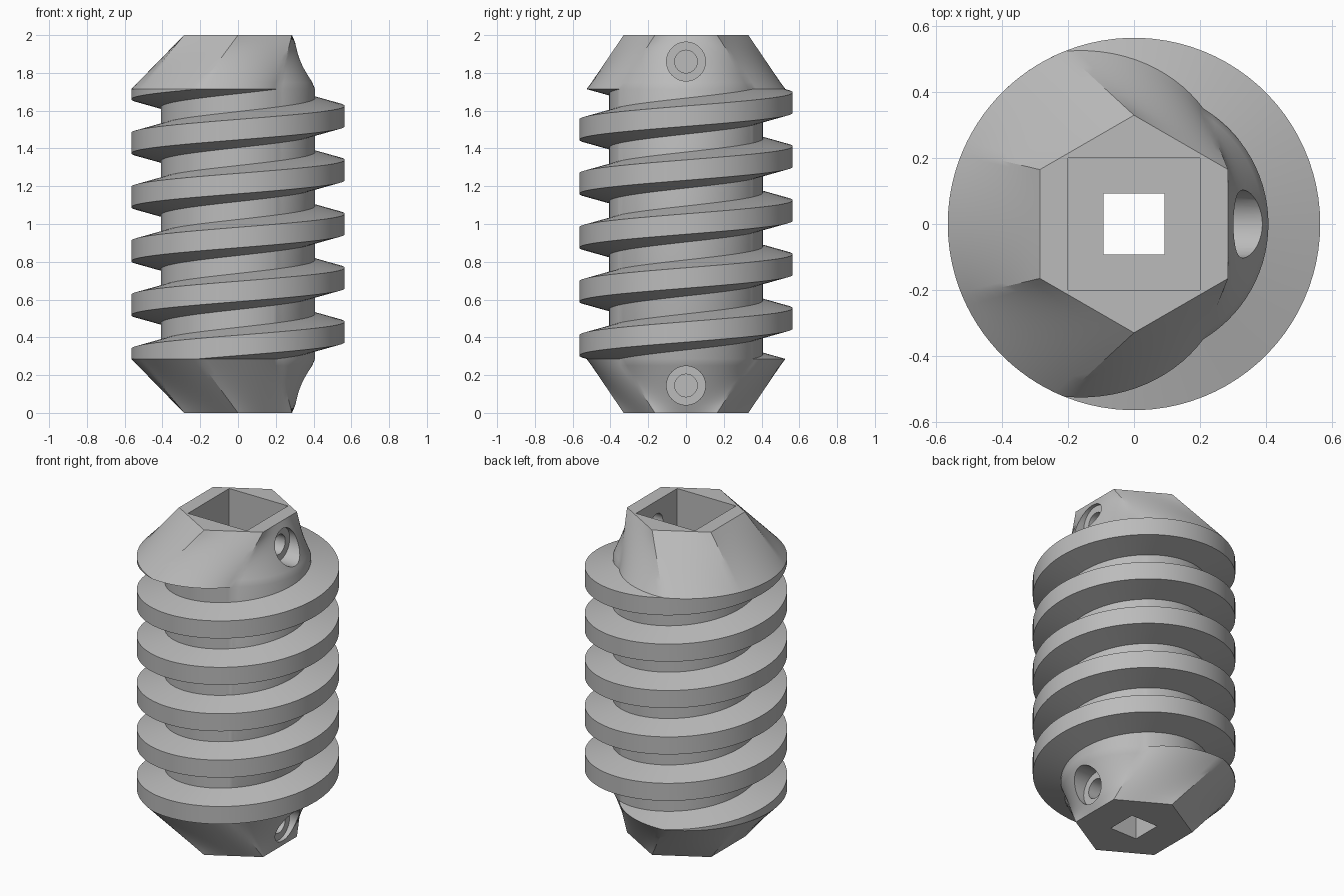
import bpy, bmesh, math
from mathutils import Matrix, Vector

cube = bpy.data.objects.get("Cube")
if cube:
    bpy.data.objects.remove(cube, do_unlink=True)

CORE, OUTER = 0.408, 0.565          # core and thread radii
LOW, HIGH = 0.286, 1.714            # threaded span
TURNS = 5
PITCH = (HIGH - LOW) / TURNS
TIP, ROOT = 0.054, 0.096            # half heights of the thread
HEX = 0.2858                        # hexagon apothem
TIP_A, ROOT_A = (180 - 360 * h / PITCH for h in (TIP, ROOT))

grey = bpy.data.materials.new("plain grey")
grey.use_nodes = True
grey.diffuse_color = (0.5, 0.5, 0.5, 1)
grey.node_tree.nodes["Principled BSDF"].inputs["Base Color"].default_value = (0.5, 0.5, 0.5, 1)


def make_object(name, bm):
    mesh = bpy.data.meshes.new(name)
    bm.to_mesh(mesh)
    bm.free()
    mesh.materials.append(grey)
    obj = bpy.data.objects.new(name, mesh)
    bpy.context.collection.objects.link(obj)
    return obj


def smooth(obj):
    bpy.ops.object.select_all(action='DESELECT')
    obj.select_set(True)
    bpy.context.view_layer.objects.active = obj
    bpy.ops.object.shade_smooth_by_angle(angle=math.radians(25))


def polar(radius, degrees, z):
    a = math.radians(degrees)
    return Vector((radius * math.cos(a), radius * math.sin(a), z))


def hex_radius(a):
    return HEX / math.cos(math.radians((a + 30) % 60 - 30))


def slice_radius(a):
    # Horizontal slice through core and thread
    a = abs((a + 180) % 360 - 180)
    t = min(max((a - ROOT_A) / (TIP_A - ROOT_A), 0), 1)
    return CORE + t * (OUTER - CORE)


# Matching hexagon and slice angles around the rim
keys = [(0, 0), (30, ROOT_A), (90, TIP_A), (150, 157), (180, 180)]
half = []
for (h0, s0), (h1, s1) in zip(keys, keys[1:]):
    for i in range(14):
        half.append((h0 + (h1 - h0) * i / 14, s0 + (s1 - s0) * i / 14))
pairs = half + [(180, 180)] + [(360 - h, 360 - s) for h, s in half[:0:-1]]


def cap_ring(z_hex, z_slice, t):
    return [polar(hex_radius(h), h, z_hex).lerp(polar(slice_radius(s), s, z_slice), t)
            for h, s in pairs]


def core_ring(z):
    return [polar(CORE, s, z) for h, s in pairs]


# Body: core with a lofted hexagonal cap at each end
steps = [i / 8 for i in range(9)]
rings = [cap_ring(0, LOW, t) for t in steps]
rings += [core_ring(LOW), core_ring(HIGH)]
rings += [cap_ring(2, HIGH, t) for t in reversed(steps)]
bm = bmesh.new()
loops = [[bm.verts.new(p) for p in ring] for ring in rings]
n = len(pairs)
for a, b in zip(loops, loops[1:]):
    for i in range(n):
        j = (i + 1) % n
        bm.faces.new((a[i], a[j], b[j], b[i]))
bm.faces.new(loops[0][::-1])
bm.faces.new(loops[-1])
bmesh.ops.remove_doubles(bm, verts=bm.verts, dist=1e-5)
bmesh.ops.recalc_face_normals(bm, faces=bm.faces)
body = make_object("body", bm)


def cut(make):
    bm = bmesh.new()
    make(bm)
    tool = make_object("cutter", bm)
    tool.hide_render = True
    mod = body.modifiers.new("cut", 'BOOLEAN')
    mod.operation, mod.solver, mod.object = 'DIFFERENCE', 'EXACT', tool
    bpy.context.view_layer.objects.active = body
    bpy.ops.object.modifier_apply(modifier=mod.name)
    bpy.data.objects.remove(tool, do_unlink=True)


def cut_square(half_width, z0, z1):
    m = Matrix.Translation((0, 0, (z0 + z1) / 2)) @ Matrix.Diagonal(
        (2 * half_width, 2 * half_width, z1 - z0, 1))
    cut(lambda bm: bmesh.ops.create_cube(bm, size=1, matrix=m))


def cut_round(radius, x0, x1, z):
    m = Matrix.Translation(((x0 + x1) / 2, 0, z)) @ Matrix.Rotation(math.pi / 2, 4, 'Y')
    cut(lambda bm: bmesh.ops.create_cone(bm, cap_ends=True, segments=40, radius1=radius,
                                         radius2=radius, depth=x1 - x0, matrix=m))


# Square socket, through bore and the two counterbored screw holes
cut_square(0.2, 1.43, 2.2)
cut_square(0.092, -0.2, 1.6)
for z in (0.145, 1.86):
    cut_round(0.06, 0.01, 0.6, z)
    cut_round(0.103, 0.28, 0.7, z)
smooth(body)

# Thread: trapezoid swept along a helix, trimmed flat at both ends
profile = [(CORE - 0.002, -ROOT), (OUTER, -TIP), (OUTER, TIP), (CORE - 0.002, ROOT)]
bm = bmesh.new()
previous = None
for a in range(0, 360 * (TURNS + 1) + 1, 4):
    z = LOW + PITCH * (a - 180) / 360
    row = [bm.verts.new(polar(r, a, z + dz)) for r, dz in profile]
    if previous:
        for i in range(3):
            bm.faces.new((previous[i], row[i], row[i + 1], previous[i + 1]))
    previous = row
for z, side in ((LOW, -1), (HIGH, 1)):
    bmesh.ops.bisect_plane(bm, geom=bm.verts[:] + bm.edges[:] + bm.faces[:], dist=1e-6,
                           plane_co=(0, 0, z), plane_no=(0, 0, side), clear_outer=True)
smooth(make_object("helical_thread", bm))
